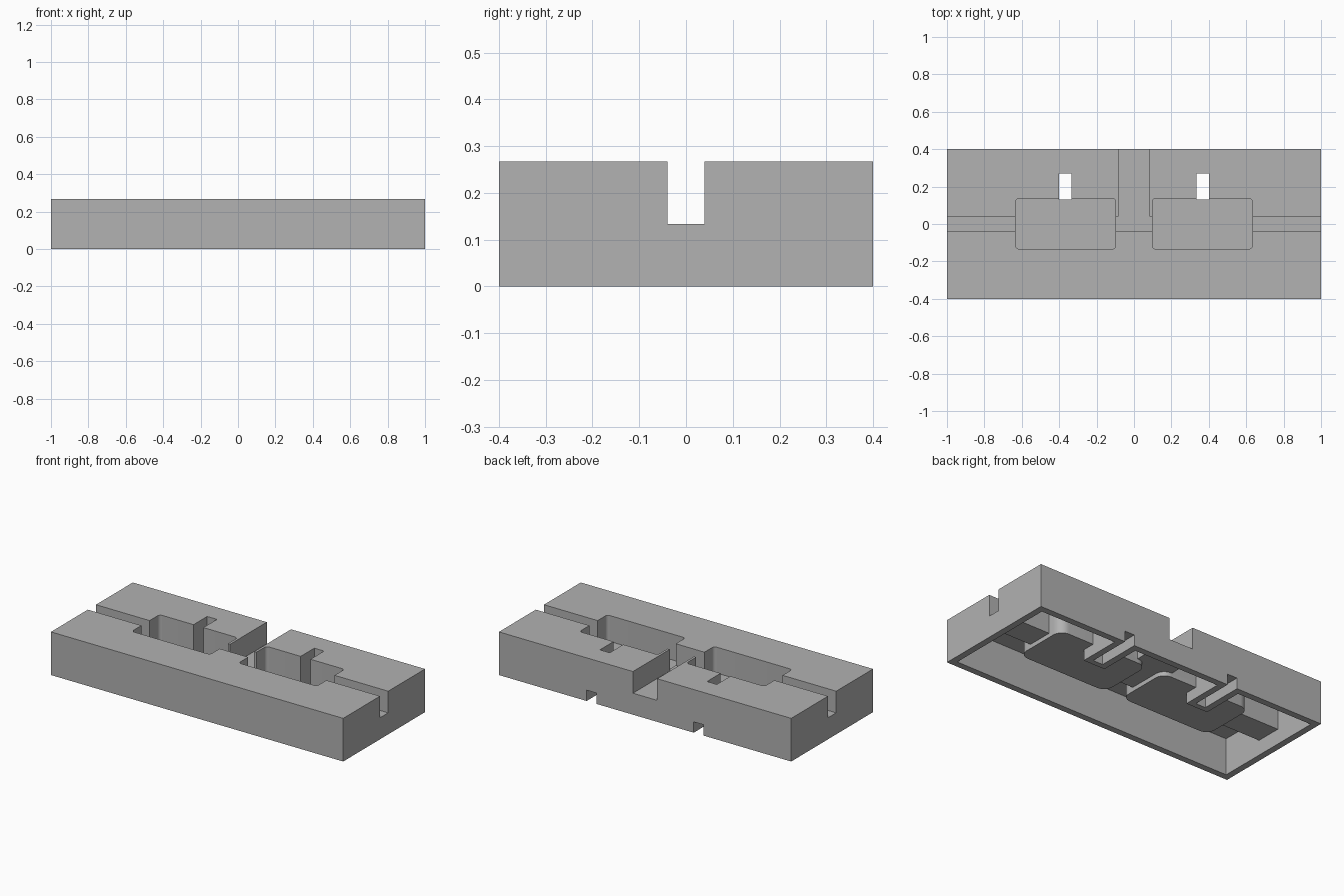
import bpy
import bmesh
from math import radians

if "Cube" in bpy.data.objects:
    bpy.data.objects.remove(bpy.data.objects["Cube"], do_unlink=True)

WALL = 0.04
TOP = 0.267
OVER = 0.3          # cutters run past the top face
POCKET_R = 0.02

grey = bpy.data.materials.new("plain_grey")
grey.use_nodes = True
colour = (0.445, 0.445, 0.445, 1)
grey.diffuse_color = colour
grey.node_tree.nodes["Principled BSDF"].inputs["Base Color"].default_value = colour


def box(name, x, y, z, radius=0):
    """Box from its ranges, with optional rounded upright edges."""
    bm = bmesh.new()
    bmesh.ops.create_cube(bm, size=1)
    for v in bm.verts:
        v.co = [r[0] if c < 0 else r[1] for c, r in zip(v.co, (x, y, z))]
    if radius:
        upright = [e for e in bm.edges if abs(e.verts[0].co.z - e.verts[1].co.z) > 0.01]
        bmesh.ops.bevel(bm, geom=upright, offset=radius, segments=8,
                        profile=0.5, affect='EDGES')
    bmesh.ops.recalc_face_normals(bm, faces=bm.faces)
    mesh = bpy.data.meshes.new(name)
    bm.to_mesh(mesh)
    bm.free()
    mesh.materials.append(grey)
    obj = bpy.data.objects.new(name, mesh)
    bpy.context.collection.objects.link(obj)
    return obj


def combine(target, tool, operation):
    """Apply one boolean and discard the tool."""
    tool.hide_render = True
    mod = target.modifiers.new(operation.lower(), 'BOOLEAN')
    mod.operation = operation
    mod.solver = 'EXACT'
    mod.object = tool
    bpy.context.view_layer.objects.active = target
    bpy.ops.object.modifier_apply(modifier=mod.name)
    bpy.data.objects.remove(tool, do_unlink=True)


def mirrored(r, side):
    return tuple(sorted((r[0] * side, r[1] * side)))


def grown(r):
    return (r[0] - WALL, r[1] + WALL)


# Ranges of the recesses
groove_y, groove_z = (-0.04, 0.04), 0.133
channel_x = (-0.083, 0.083)
pocket_x, pocket_y, pocket_z = (0.098, 0.633), (-0.134, 0.137), 0.107
slot_x, slot_y, passage_z = (0.333, 0.4), (0.13, 0.27), 0.067
SIDES = (1, -1)
ROOF = 0.25         # bosses end inside the top plate

# Hollow shell, open underneath
base = box("base_block", (-1, 1), (-0.4, 0.4), (0, TOP))
combine(base, box("cavity", (-0.96, 0.96), (-0.36, 0.36), (-0.1, TOP - WALL)), 'DIFFERENCE')

# Walls that wrap each recess inside the shell
combine(base, box("groove_boss", (-0.98, 0.98), grown(groove_y),
                  (groove_z - WALL, ROOF)), 'UNION')
combine(base, box("channel_boss", grown(channel_x), (0, 0.38),
                  (groove_z - WALL, ROOF)), 'UNION')
for s in SIDES:
    combine(base, box("pocket_boss", grown(mirrored(pocket_x, s)), grown(pocket_y),
                      (pocket_z - WALL, ROOF), POCKET_R + WALL), 'UNION')
    bx = grown(mirrored(slot_x, s))
    combine(base, box("shaft_boss", bx, (0.097, 0.31), (0.05, ROOF)), 'UNION')
    combine(base, box("passage_boss", bx, (0.097, 0.38), (0, passage_z + WALL)), 'UNION')

# Recesses cut from above, and cable passages out of the back
combine(base, box("groove", (-1.1, 1.1), groove_y, (groove_z, OVER)), 'DIFFERENCE')
combine(base, box("back_channel", channel_x, (0, 0.5), (groove_z, OVER)), 'DIFFERENCE')
for s in SIDES:
    combine(base, box("pocket", mirrored(pocket_x, s), pocket_y,
                      (pocket_z, OVER), POCKET_R), 'DIFFERENCE')
    sx = mirrored(slot_x, s)
    combine(base, box("cable_slot", sx, slot_y, (-0.1, OVER)), 'DIFFERENCE')
    combine(base, box("cable_passage", sx, (0.135, 0.5), (-0.1, passage_z)), 'DIFFERENCE')

# Smooth only the rounded pocket corners
for o in bpy.context.selected_objects:
    o.select_set(False)
base.select_set(True)
bpy.context.view_layer.objects.active = base
bpy.ops.object.shade_smooth_by_angle(angle=radians(30))
